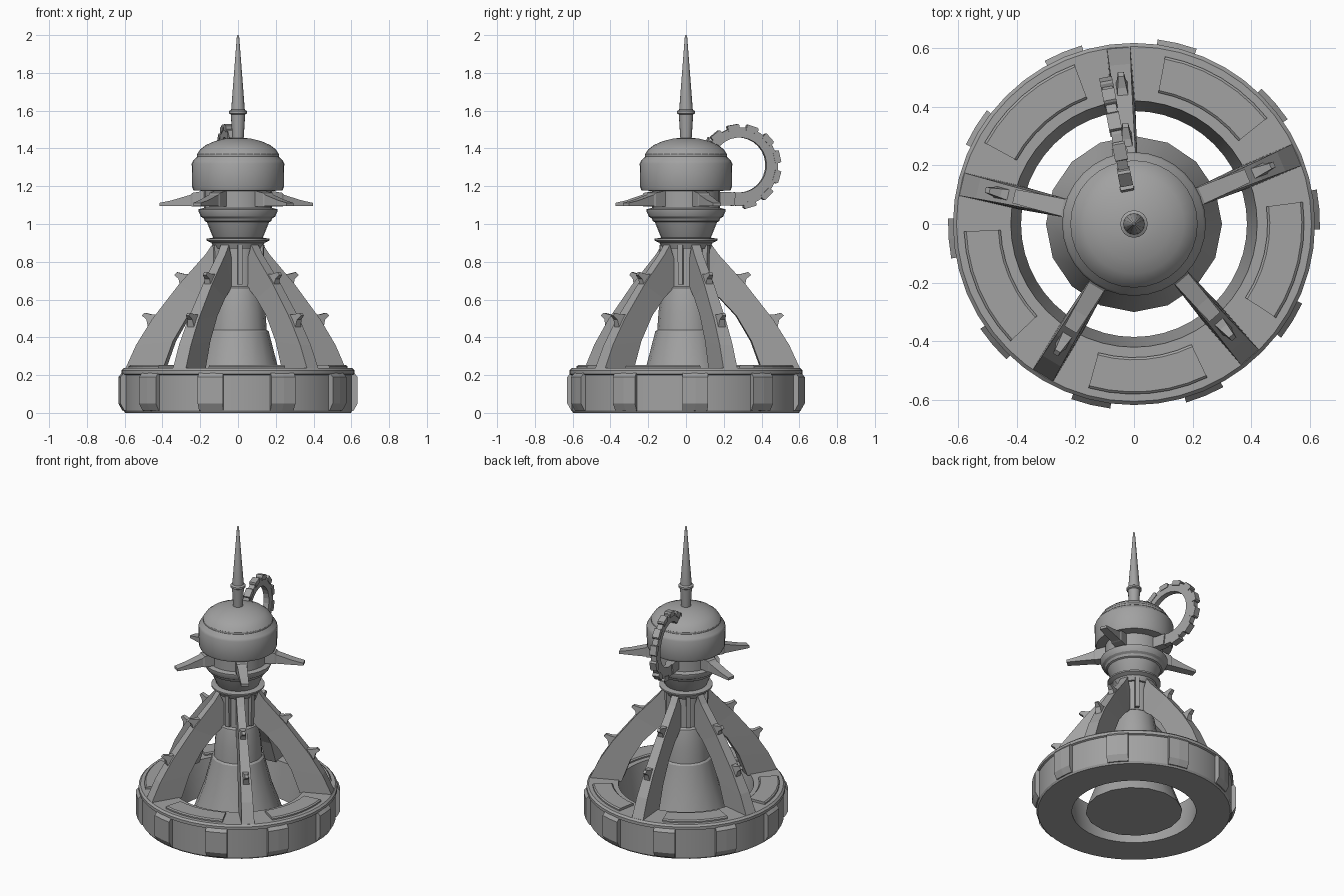
import bpy, bmesh
from math import sin, cos, pi, radians, tau
from mathutils import Vector

if "Cube" in bpy.data.objects:
    bpy.data.objects.remove(bpy.data.objects["Cube"])

GREY = (0.36, 0.36, 0.36, 1)
mat = bpy.data.materials.new("plain grey")
mat.use_nodes = True
mat.diffuse_color = GREY
mat.node_tree.nodes["Principled BSDF"].inputs["Base Color"].default_value = GREY


def finish(name, bm, angle=0, smooth=None):
    """Turn a bmesh into a shaded object, rotated about the tower axis."""
    bmesh.ops.recalc_face_normals(bm, faces=bm.faces[:])
    mesh = bpy.data.meshes.new(name)
    bm.to_mesh(mesh)
    bm.free()
    mesh.materials.append(mat)
    ob = bpy.data.objects.new(name, mesh)
    bpy.context.collection.objects.link(ob)
    ob.rotation_euler.z = radians(angle)
    if smooth:
        bpy.ops.object.select_all(action='DESELECT')
        ob.select_set(True)
        bpy.context.view_layer.objects.active = ob
        bpy.ops.object.shade_smooth_by_angle(angle=radians(smooth))
    return ob


def lathe(name, profile, sides, loop=False):
    """Spin an (r, z) profile; closed loops make rings, open ones get caps."""
    bm = bmesh.new()
    cols = [[bm.verts.new((r * cos(a), r * sin(a), z)) for r, z in profile]
            for a in (tau * i / sides for i in range(sides))]
    n = len(profile)
    for i, a in enumerate(cols):
        b = cols[(i + 1) % sides]
        for j in range(n if loop else n - 1):
            k = (j + 1) % n
            bm.faces.new((a[j], b[j], b[k], a[k]))
    if not loop:
        bm.faces.new([c[0] for c in cols])
        bm.faces.new([c[-1] for c in cols])
    return finish(name, bm, smooth=30)


def sector(name, profile, angle, half, steps):
    """Partial spin of a closed (r, z) profile, centred on an angle."""
    bm = bmesh.new()
    cols = []
    for i in range(steps + 1):
        a = radians(half) * (2 * i / steps - 1)
        cols.append([bm.verts.new((r * cos(a), r * sin(a), z)) for r, z in profile])
    n = len(profile)
    for a, b in zip(cols, cols[1:]):
        for j in range(n):
            k = (j + 1) % n
            bm.faces.new((a[j], b[j], b[k], a[k]))
    bm.faces.new(cols[0])
    bm.faces.new(cols[-1])
    return finish(name, bm, angle)


def beam(name, stations, angle):
    """Rectangular beam through stations of (outer rz, inner rz, half width)."""
    bm = bmesh.new()
    rows = []
    for (ro, zo), (ri, zi), w in stations:
        rows.append([bm.verts.new(p) for p in
                     ((ro, -w, zo), (ro, w, zo), (ri, w, zi), (ri, -w, zi))])
    for a, b in zip(rows, rows[1:]):
        for j in range(4):
            k = (j + 1) % 4
            bm.faces.new((a[j], b[j], b[k], a[k]))
    bm.faces.new(rows[0])
    bm.faces.new(rows[-1])
    return finish(name, bm, angle)


# Base ring with a rim
lathe("base_ring", [(.385, 0), (.598, 0), (.606, .012), (.606, .2), (.617, .205),
                    (.617, .225), (.605, .237), (.42, .237)], 48, loop=True)
for i in range(10):
    sector("ring_rib", [(.59, .01), (.612, .012), (.634, .05), (.634, .19),
                        (.612, .215), (.59, .215)], 4.5 + 36 * i, 6.2, 2)

# Central tower
lathe("tower", [(.3, 0), (.212, .24), (.163, .43), (.152, .44), (.145, .54),
                (.13, .64), (.125, .66), (.112, .67), (.112, .89)], 16)
lathe("collar", [(.125, .87), (.14, .9), (.166, .912), (.166, .922), (.12, .93)], 24)
lathe("bowl", [(.125, .92), (.135, .935), (.165, 1.01), (.175, 1.015), (.182, 1.03),
               (.197, 1.04), (.21, 1.068), (.21, 1.078), (.18, 1.085), (.18, 1.19)], 24)

# Head, dome and spire
lathe("head", [(.18, 1.175), (.236, 1.178), (.243, 1.195), (.245, 1.32), (.238, 1.335),
               (.217, 1.355), (.212, 1.365)], 32)
lathe("dome", [(.217, 1.358), (.217, 1.37), (.2, 1.395), (.17, 1.418), (.125, 1.438),
               (.07, 1.452), (.03, 1.456)], 32)
lathe("spire", [(.03, 1.45), (.038, 1.58), (.047, 1.585), (.047, 1.598), (.036, 1.605),
                (.006, 1.995), (.003, 2)], 16)

# Parts repeated five times around the tower
for i in range(5):
    leg = 23 + 72 * i
    gap = leg + 36
    sector("ring_plate", [(.455, .23), (.455, .246), (.463, .253), (.572, .253),
                          (.58, .246), (.58, .23)], gap, 20.5, 6)
    beam("collar_bar", [((.135, .68), (.1, .68), .013), ((.14, .89), (.1, .89), .013)], gap)
    beam("leg", [((.605, .23), (.4, .23), .04), ((.545, .36), (.345, .38), .037),
                 ((.46, .495), (.265, .515), .033), ((.315, .68), (.18, .605), .028),
                 ((.17, .84), (.1, .67), .025), ((.135, .89), (.08, .75), .025)], leg)
    # Thorns along the outer edge of the leg
    for r, z in ((.46, .49), (.285, .705)):
        beam("leg_thorn", [((r + .025, z - .035), (r - .035, z + .03), .02),
                           ((r + .035, z + .005), (r + .005, z + .03), .015),
                           ((r + .06, z + .025), (r + .045, z + .04), .01)], leg)
    if i != 1:
        beam("neck_fin", [((.16, 1.178), (.16, 1.092), .036),
                          ((.24, 1.165), (.24, 1.092), .034),
                          ((.25, 1.155), (.25, 1.095), .03),
                          ((.355, 1.125), (.355, 1.095), .027),
                          ((.42, 1.112), (.42, 1.095), .024)], leg)

# Curled tail behind the head
TAIL = 101


def tail_point(deg, offset):
    a = radians(deg)
    rad = .182 - .012 * (deg + 100) / 250 + offset
    return (.285 + rad * cos(a), 1.312 + rad * sin(a))


def tail_half(deg):
    return .036 - .012 * (deg + 100) / 250


beam("tail_root", [((.16, 1.17), (.16, 1.1), .03),
                   (tail_point(-98, -.036), tail_point(-98, .036), .026)], TAIL)
beam("tail", [(tail_point(d, tail_half(d)), tail_point(d, -tail_half(d)), .018)
              for d in range(-100, 161, 13)], TAIL)
for d in range(-75, 150, 29):
    h = tail_half(d)
    beam("tail_rib", [(tail_point(a, h + e), tail_point(a, h - .015), .022)
                      for a, e in ((d - 9, .01), (d - 7, .018), (d + 8, .018), (d + 9, .01))], TAIL)
beam("tail_tip", [(tail_point(148, .03), tail_point(148, -.03), .022),
                  ((.12, 1.46), (.15, 1.40), .024), ((.11, 1.43), (.14, 1.39), .02)], TAIL)
